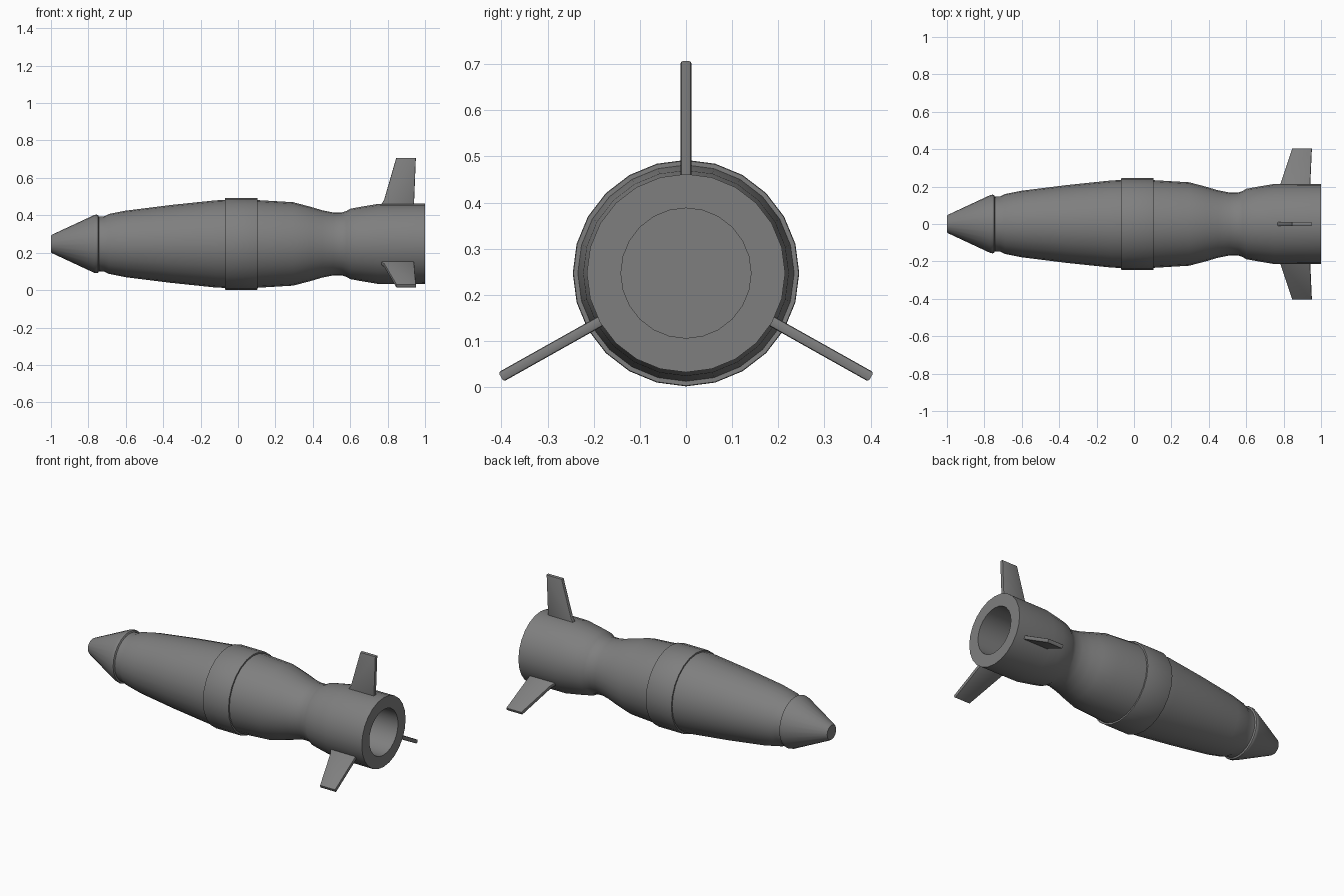
import bpy, bmesh, math
from mathutils import Matrix

if "Cube" in bpy.data.objects:
    bpy.data.objects.remove(bpy.data.objects["Cube"])

AXIS_Z = 0.247

# Dark grey finish for every part
dark = bpy.data.materials.new("dark_grey")
dark.diffuse_color = (0.212, 0.212, 0.212, 1)
dark.use_nodes = True
dark.node_tree.nodes["Principled BSDF"].inputs["Base Color"].default_value = dark.diffuse_color


def finish(bm, name, angle):
    bmesh.ops.recalc_face_normals(bm, faces=bm.faces)
    mesh = bpy.data.meshes.new(name)
    bm.to_mesh(mesh)
    bm.free()
    mesh.materials.append(dark)
    ob = bpy.data.objects.new(name, mesh)
    bpy.context.collection.objects.link(ob)
    ob.location.z = AXIS_Z
    bpy.ops.object.select_all(action='DESELECT')
    ob.select_set(True)
    bpy.context.view_layer.objects.active = ob
    bpy.ops.object.shade_smooth_by_angle(angle=math.radians(angle))
    return ob


def lathe(name, profile, sides=24, caps=True):
    """Turn (x, radius) points around the long axis."""
    bm = bmesh.new()
    rings = []
    for x, r in profile:
        rings.append([bm.verts.new((x, r * math.sin(2 * math.pi * i / sides),
                                    r * math.cos(2 * math.pi * i / sides)))
                      for i in range(sides)])
    for a, b in zip(rings, rings[1:]):
        for i in range(sides):
            j = (i + 1) % sides
            bm.faces.new((a[i], a[j], b[j], b[i]))
    if caps:
        bm.faces.new(rings[0])
        bm.faces.new(rings[-1])
    return finish(bm, name, 30)


# Nose cone with a small rounded lip
lathe("nose_cone", [(-1, 0.044), (-0.993, 0.05), (-0.77, 0.154), (-0.757, 0.157),
                    (-0.749, 0.155), (-0.744, 0.146), (-0.73, 0.143)])

# Main body, waist and hollow tail tube
lathe("body", [(-0.745, 0.146), (-0.715, 0.148), (-0.69, 0.16), (-0.6, 0.178),
               (-0.36, 0.208), (-0.12, 0.233), (-0.05, 0.236), (0.09, 0.236),
               (0.11, 0.234), (0.295, 0.223), (0.39, 0.198), (0.45, 0.18),
               (0.51, 0.168), (0.555, 0.168), (0.58, 0.176), (0.6, 0.188),
               (0.67, 0.201), (0.75, 0.214), (1.0, 0.215), (1.0, 0.141),
               (0.8, 0.141)])

# Raised band around the middle
lathe("middle_band", [(-0.07, 0.23), (-0.07, 0.244), (-0.065, 0.2455),
                      (0.1, 0.2455), (0.105, 0.244), (0.105, 0.23)], caps=False)

# Three swept tail fins with rounded rims
outline = [(0.765, 0.2), (0.768, 0.215), (0.781, 0.235), (0.846, 0.46),
           (0.951, 0.46), (0.942, 0.235), (0.94, 0.2)]
for n, turn in enumerate((0, 119.3, -119.3)):
    bm = bmesh.new()
    face = bm.faces.new([bm.verts.new((x, -0.0115, r)) for x, r in outline])
    grown = bmesh.ops.extrude_face_region(bm, geom=[face])
    bmesh.ops.translate(bm, vec=(0, 0.023, 0),
                        verts=[v for v in grown['geom'] if isinstance(v, bmesh.types.BMVert)])
    rims = [e for e in bm.edges if abs(e.verts[0].co.y - e.verts[1].co.y) < 1e-5]
    bmesh.ops.bevel(bm, geom=rims, offset=0.005, segments=2, profile=0.5, affect='EDGES')
    bm.transform(Matrix.Rotation(math.radians(turn), 4, 'X'))
    finish(bm, f"tail_fin_{n + 1}", 40)
